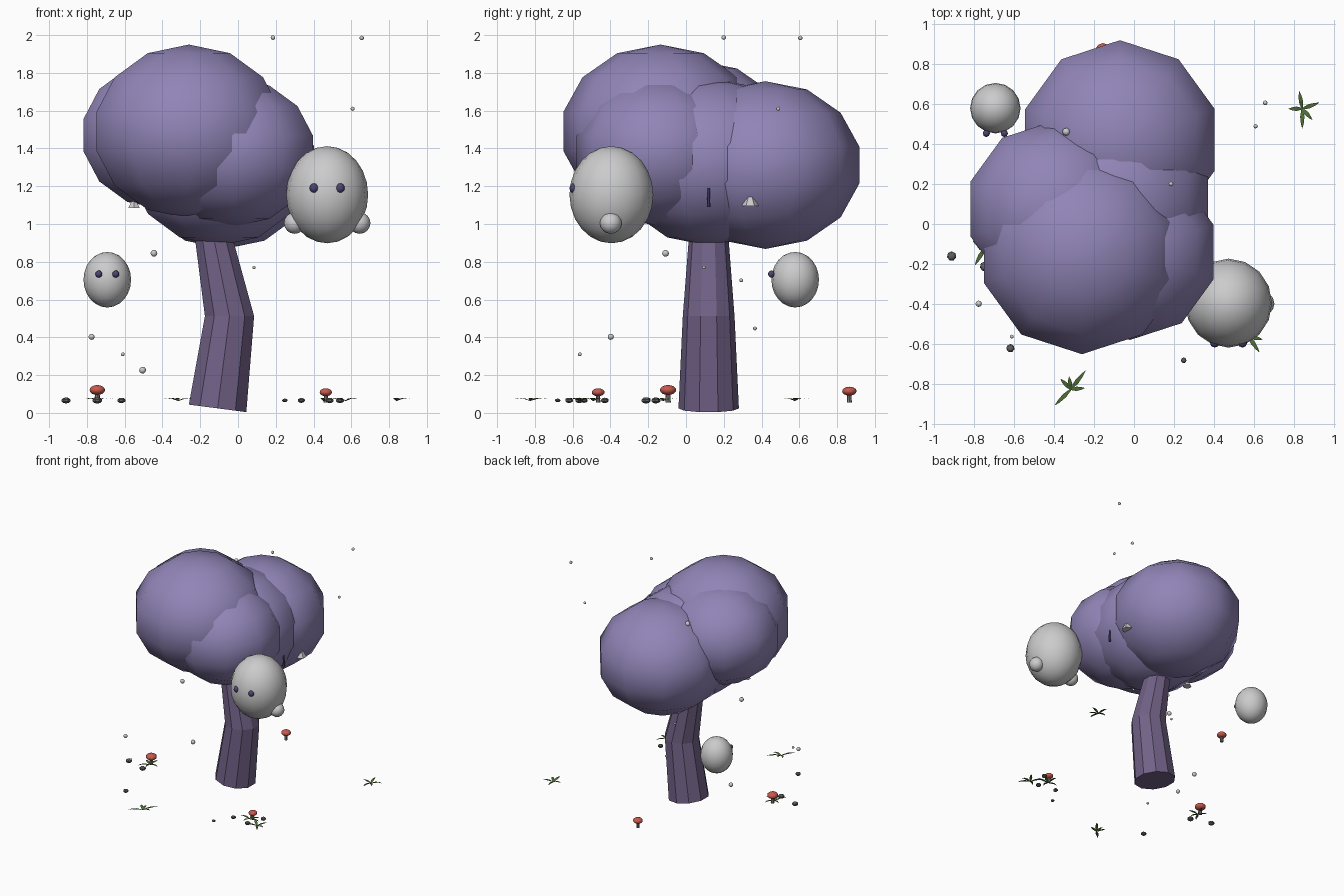
import bpy, bmesh, math
from mathutils import Matrix, Vector

if "Cube" in bpy.data.objects:
    bpy.data.objects.remove(bpy.data.objects["Cube"])


def material(name, r, g, b):
    m = bpy.data.materials.new(name)
    m.diffuse_color = (r, g, b, 1)
    m.use_nodes = True
    m.node_tree.nodes["Principled BSDF"].inputs["Base Color"].default_value = m.diffuse_color
    return m


LEAF = material("lavender foliage", 0.285, 0.235, 0.475)
BARK = material("plum bark", 0.165, 0.12, 0.24)
GHOST = material("pale grey", 0.60, 0.60, 0.60)
EYE = material("dark violet", 0.075, 0.06, 0.17)
CAP = material("mushroom red", 0.58, 0.10, 0.075)
STEM = material("stem grey", 0.25, 0.22, 0.22)
STONE = material("stone grey", 0.12, 0.12, 0.12)
GRASS = material("grass green", 0.075, 0.15, 0.035)


def finish(name, bm, mat, smooth=True):
    bmesh.ops.recalc_face_normals(bm, faces=bm.faces[:])
    me = bpy.data.meshes.new(name)
    bm.to_mesh(me)
    bm.free()
    me.materials.append(mat)
    for p in me.polygons:
        p.use_smooth = smooth
    ob = bpy.data.objects.new(name, me)
    bpy.context.collection.objects.link(ob)
    return ob


def ball(name, loc, radii, mat, seg=8, rings=6, smooth=True):
    bm = bmesh.new()
    bmesh.ops.create_uvsphere(
        bm, u_segments=seg, v_segments=rings, radius=1,
        matrix=Matrix.Translation(loc) @ Matrix.Diagonal((*radii, 1)))
    return finish(name, bm, mat, smooth)


def cone(name, loc, r1, r2, depth, mat, seg=8):
    bm = bmesh.new()
    bmesh.ops.create_cone(bm, cap_ends=True, segments=seg, radius1=r1, radius2=r2,
                          depth=depth, matrix=Matrix.Translation(loc))
    return finish(name, bm, mat, False)


# Foliage: five overlapping low-poly puffs (x, y, z, radius, height radius)
for i, (x, y, z, r, h) in enumerate([
        (-0.26, -0.135, 1.49, 0.528, 0.46),
        (-0.07, 0.42, 1.312, 0.51, 0.444),
        (-0.40, 0.075, 1.47, 0.45, 0.392),
        (-0.02, -0.14, 1.38, 0.45, 0.392),
        (-0.10, 0.12, 1.33, 0.505, 0.445)]):
    ball(f"foliage_{i + 1}", (x, y, z), (r, r, h), LEAF, 10, 7)

# Trunk: ten-sided bent loft (x, z, radius, slope along x)
bm = bmesh.new()
rings = []
for cx, cz, r, slope in [(-0.108, 0.024, 0.16, -0.13), (-0.045, 0.512, 0.137, 0),
                         (-0.123, 0.90, 0.107, 0), (-0.15, 1.05, 0.095, 0)]:
    ring = []
    for k in range(10):
        a = math.pi / 2 + k * math.tau / 10
        dx = r * math.cos(a)
        ring.append(bm.verts.new((cx + dx, 0.12 + r * math.sin(a), cz + slope * dx)))
    rings.append(ring)
for lo, hi in zip(rings, rings[1:]):
    for k in range(10):
        n = (k + 1) % 10
        bm.faces.new((lo[k], lo[n], hi[n], hi[k]))
bm.faces.new(rings[0])
bm.faces.new(rings[-1])
finish("trunk", bm, BARK, False)

# Floating spirits with eyes; the big one has hands
ball("large_spirit_body", (0.472, -0.395, 1.155), (0.217, 0.222, 0.257), GHOST, 16, 12)
ball("small_spirit_body", (-0.692, 0.578, 0.705), (0.126, 0.126, 0.147), GHOST, 16, 12)
for s, side in ((-1, "left"), (1, "right")):
    ball(f"large_spirit_eye_{side}", (0.472 + s * 0.069, -0.593, 1.19),
         (0.024, 0.024, 0.026), EYE)
    ball(f"large_spirit_hand_{side}", (0.472 + s * 0.172, -0.398, 1.005),
         (0.057, 0.058, 0.057), GHOST, 12, 8)
    ball(f"small_spirit_eye_{side}", (-0.692 + s * 0.045, 0.452, 0.735),
         (0.018, 0.018, 0.019), EYE)

# Mushrooms (x, y, cap height, cap radius)
for i, (x, y, z, r) in enumerate([(-0.745, -0.095, 0.121, 0.043),
                                  (0.465, -0.465, 0.109, 0.034),
                                  (-0.155, 0.865, 0.115, 0.038)]):
    ball(f"mushroom_cap_{i + 1}", (x, y, z), (r, r, r * 0.62), CAP, 10, 8)
    cone(f"mushroom_stem_{i + 1}", (x, y, (z + 0.055) / 2), r * 0.34, r * 0.28,
         z - 0.055, STEM)

# Pebbles
for i, (x, y, r) in enumerate([(-0.91, -0.16, 0.025), (-0.745, -0.212, 0.026),
                               (-0.617, -0.62, 0.022), (0.248, -0.68, 0.015),
                               (0.335, -0.54, 0.02), (0.485, -0.565, 0.022),
                               (0.54, -0.43, 0.022)]):
    ball(f"pebble_{i + 1}", (x, y, 0.066), (r, r, r * 0.65), STONE, 7, 5, False)


# Grass tufts: arched tapering blades fanned around a centre
def tuft(name, x, y, blades):
    bm = bmesh.new()
    for deg, length in blades:
        a = math.radians(deg)
        out = Vector((math.cos(a), math.sin(a), 0))
        side = Vector((-out.y, out.x, 0))
        pairs = []
        for t, w, z in ((0, 0.004, 0.064), (0.4, 0.011, 0.076), (0.75, 0.007, 0.079)):
            c = Vector((x, y, z)) + out * length * t
            pairs.append((bm.verts.new(c - side * w), bm.verts.new(c + side * w)))
        tip = bm.verts.new(Vector((x, y, 0.073)) + out * length)
        for p, q in zip(pairs, pairs[1:]):
            bm.faces.new((p[0], q[0], q[1], p[1]))
        bm.faces.new((pairs[-1][0], tip, pairs[-1][1]))
    finish(name, bm, GRASS, False)


FAN = [(100, 0.09), (20, 0.09), (180, 0.07), (-90, 0.1), (-48, 0.075)]
tuft("grass_1", 0.84, 0.575, FAN)
tuft("grass_2", -0.315, -0.825, [(52, 0.12), (135, 0.075), (98, 0.065),
                                 (-135, 0.115), (5, 0.07)])
tuft("grass_3", 0.57, -0.56, [(d + 35, l) for d, l in FAN])
tuft("grass_4", 0.455, -0.49, [(d + 80, l) for d, l in FAN])
tuft("grass_5", -0.745, -0.12, [(d - 30, l) for d, l in FAN])

# Drifting motes
for i, (x, y, z, r) in enumerate([
        (0.185, 0.2, 1.987, 0.012), (0.655, 0.605, 1.985, 0.012),
        (0.607, 0.488, 1.61, 0.011), (-0.445, -0.108, 0.845, 0.018),
        (0.085, 0.095, 0.77, 0.009), (-0.775, -0.398, 0.403, 0.016),
        (-0.61, -0.562, 0.31, 0.01), (-0.505, 0.12, 0.226, 0.018),
        (-0.1, 0.292, 0.702, 0.01), (-0.07, 0.365, 0.447, 0.01),
        (-0.338, 0.46, 1.675, 0.02)]):
    ball(f"mote_{i + 1}", (x, y, z), (r, r, r), GHOST)

# Small bits poking out of the foliage
cone("foliage_spike_right", (0.35, 0.34, 1.13), 0.045, 0.008, 0.07, GHOST, 6)
cone("foliage_spike_left", (-0.55, -0.02, 1.11), 0.035, 0.006, 0.05, GHOST, 6)
cone("foliage_twig", (0.345, 0.12, 1.14), 0.009, 0.006, 0.10, EYE, 6)
